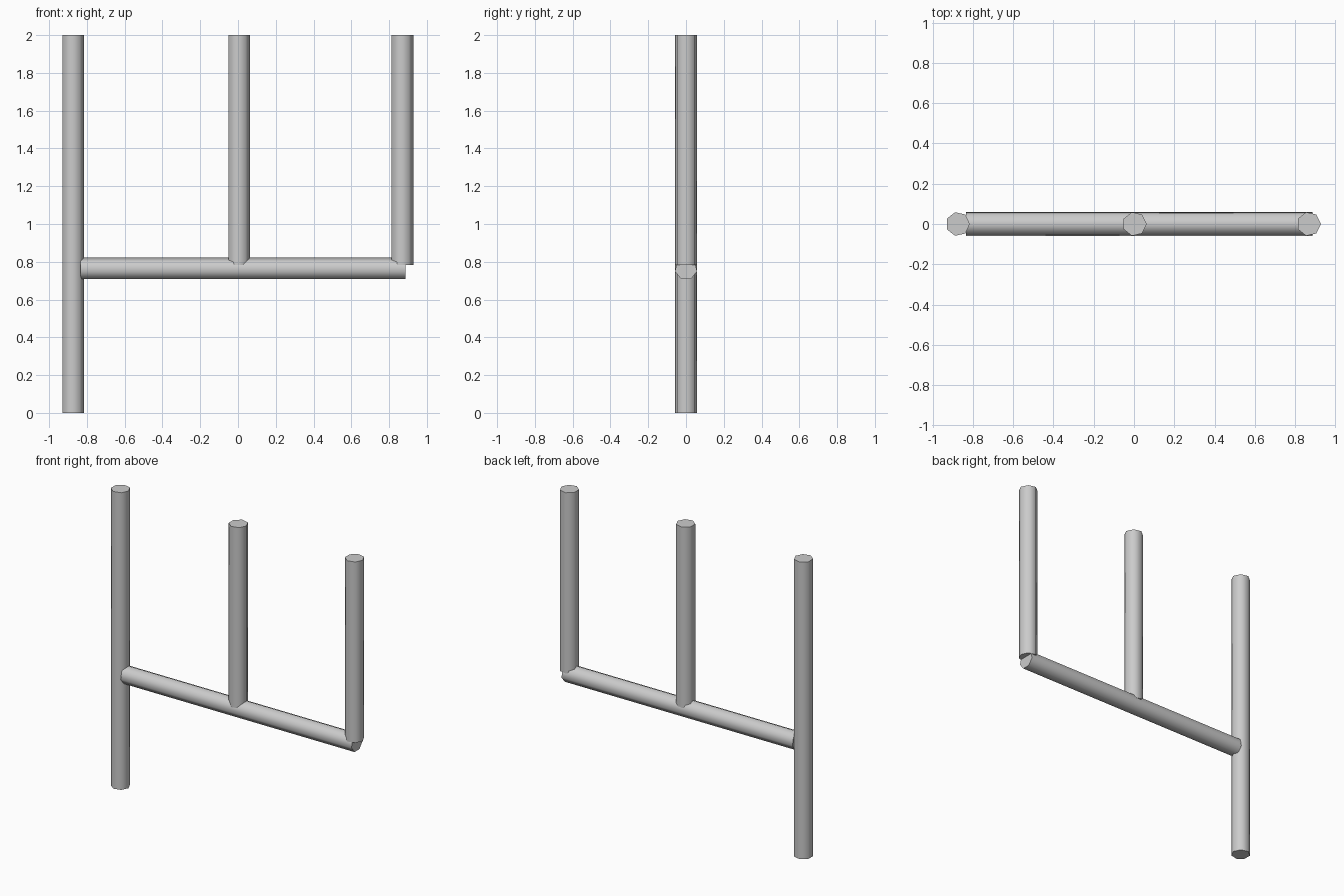
import bpy
from math import pi, radians
from mathutils import Matrix

if "Cube" in bpy.data.objects:
    bpy.data.objects.remove(bpy.data.objects["Cube"])

R = 0.06      # rod radius
SIDES = 7     # low-poly rods


def rod(name, length, matrix):
    """Seven-sided rod along local z, one corner on local +x."""
    bpy.ops.mesh.primitive_cylinder_add(vertices=SIDES, radius=R, depth=length)
    ob = bpy.context.object
    ob.name = name
    ob.data.transform(matrix @ Matrix.Rotation(-pi / 2, 4, 'Z'))
    bpy.ops.object.shade_smooth_by_angle(angle=radians(60))
    return ob


# Upright posts: name, x, bottom height (all reach z = 2)
for name, x, bottom in (("long_post", -0.875, 0.0),
                        ("middle_post", 0.003, 0.783),
                        ("end_post", 0.868, 0.783)):
    rod(name, 2 - bottom, Matrix.Translation((x, 0, (2 + bottom) / 2)))

# Crossbar along x, corner up and flat side down
x0, x1 = -0.833, 0.886
rod("crossbar", x1 - x0,
    Matrix.Translation(((x0 + x1) / 2, 0, 0.762)) @ Matrix.Rotation(-pi / 2, 4, 'Y'))
